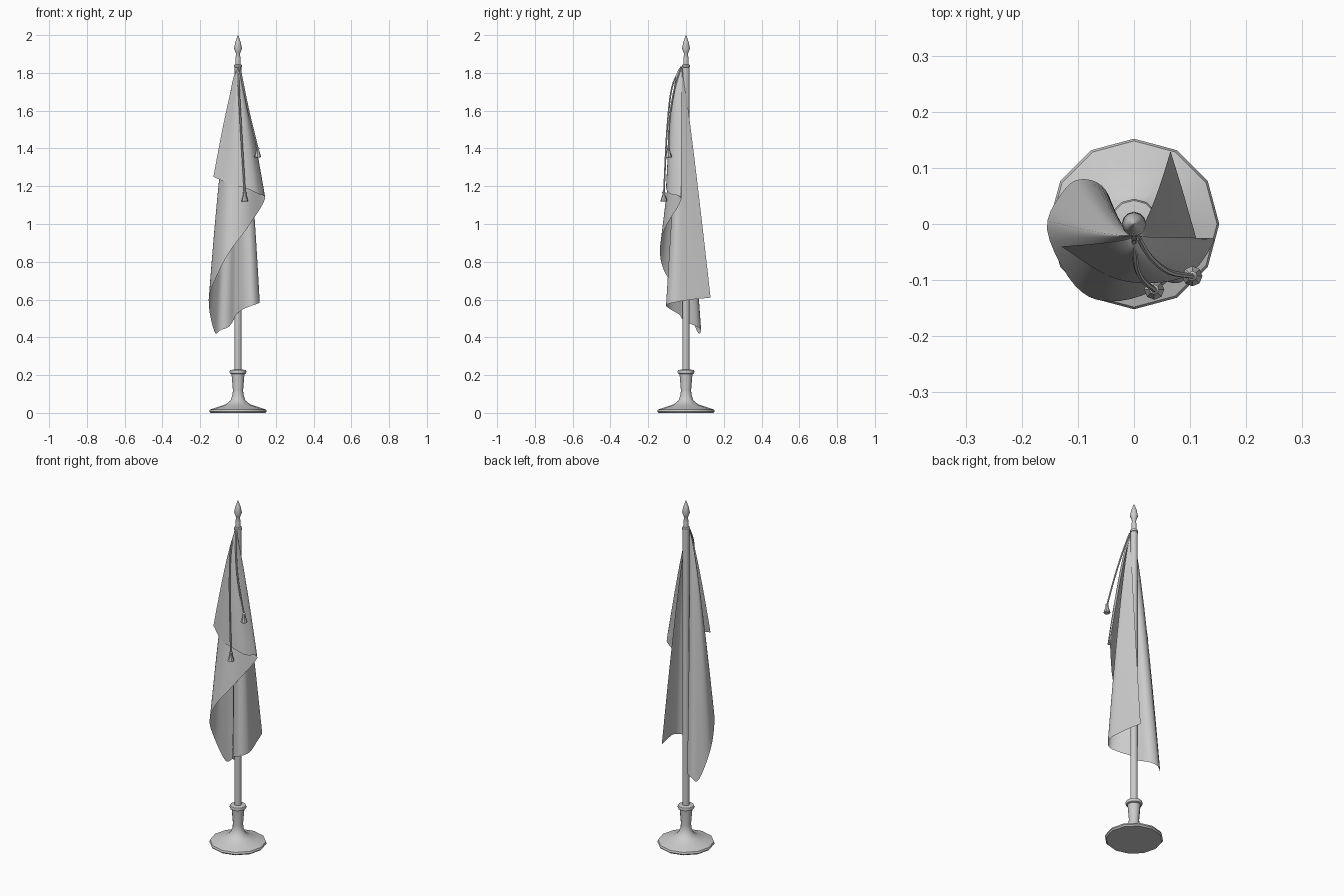
import bpy, bmesh, math
from mathutils import Vector

cube = bpy.data.objects.get("Cube")
if cube:
    bpy.data.objects.remove(cube, do_unlink=True)

grey = bpy.data.materials.new("plain grey")
grey.use_nodes = True
grey.diffuse_color = (0.6, 0.6, 0.6, 1)
grey.node_tree.nodes["Principled BSDF"].inputs["Base Color"].default_value = grey.diffuse_color


def add_object(name, bm, angle=40):
    """Turn a bmesh into a smooth-shaded object with sharp edges kept."""
    mesh = bpy.data.meshes.new(name)
    bm.to_mesh(mesh)
    bm.free()
    mesh.materials.append(grey)
    obj = bpy.data.objects.new(name, mesh)
    bpy.context.collection.objects.link(obj)
    bpy.ops.object.select_all(action="DESELECT")
    obj.select_set(True)
    bpy.context.view_layer.objects.active = obj
    bpy.ops.object.shade_smooth_by_angle(angle=math.radians(angle))
    return obj


def skin(bm, rows, closed):
    """Bridge rows of vertices with quads."""
    for a, b in zip(rows, rows[1:]):
        n = len(a)
        for i in range(n if closed else n - 1):
            j = (i + 1) % n
            bm.faces.new((a[i], a[j], b[j], b[i]))


def lathe(name, profile, sides=12, centre=(0, 0)):
    """Revolve (radius, height) pairs around a vertical axis, capped."""
    bm = bmesh.new()
    rows = []
    for r, z in profile:
        rows.append([bm.verts.new((centre[0] + r * math.cos(math.tau * i / sides),
                                   centre[1] + r * math.sin(math.tau * i / sides), z))
                     for i in range(sides)])
    skin(bm, rows, True)
    bm.faces.new(rows[0][::-1])
    bm.faces.new(rows[-1])
    return add_object(name, bm)


def spline(points, steps):
    """Smooth curve through tuples of any length."""
    pts = [Vector(p) for p in points]
    pts = [2 * pts[0] - pts[1]] + pts + [2 * pts[-1] - pts[-2]]
    out = []
    for a, b, c, d in zip(pts, pts[1:], pts[2:], pts[3:]):
        for k in range(steps):
            t = k / steps
            out.append(b + (c - a) * (t / 2) + (2 * a - 5 * b + 4 * c - d) * (t * t / 2)
                       + (3 * b - a - 3 * c + d) * (t ** 3 / 2))
    return out + [pts[-2]]


# Stand, pole and spear finial
lathe("stand", [(0.145, 0), (0.152, 0.008), (0.148, 0.018), (0.11, 0.03), (0.065, 0.045),
                (0.04, 0.065), (0.029, 0.095), (0.027, 0.12), (0.034, 0.205)])
lathe("stand_collar", [(0.03, 0.203), (0.042, 0.208), (0.045, 0.217), (0.042, 0.226), (0.02, 0.23)])
lathe("pole", [(0.019, 0.2), (0.019, 1.84)])
lathe("pole_collar", [(0.015, 1.828), (0.022, 1.831), (0.022, 1.842), (0.015, 1.845)])
lathe("finial", [(0.014, 1.84), (0.014, 1.875), (0.01, 1.9), (0.013, 1.908),
                 (0.021, 1.93), (0.014, 1.963), (0.001, 2)])

# Hem of the draped cloth in three folds, each with its own flare in x and y
inner_fold = [(0.065, 0.13, 0.61), (0.095, 0.03, 0.6), (0.115, -0.06, 0.585), (0.08, -0.105, 0.57),
              (0.03, -0.085, 0.55), (-0.01, -0.035, 0.52)]
wrap_fold = [(-0.024, -0.012, 0.49), (-0.05, 0.06, 0.455), (-0.09, 0.08, 0.44), (-0.125, 0.06, 0.43),
             (-0.155, -0.01, 0.6), (-0.105, -0.11, 0.74), (-0.04, -0.138, 0.86), (0.05, -0.11, 0.98)]
front_fold = [(0.142, -0.025, 1.13), (0.105, -0.085, 1.16), (0.04, -0.105, 1.19),
              (-0.04, -0.095, 1.21), (-0.13, -0.04, 1.25)]
hem = ([p + (0.6, 0.9) for p in inner_fold] + [p + (0.6, 1) for p in wrap_fold]
       + [p + (0.8, 0.38) for p in front_fold])

# Cloth lofted from the hem up to the gathered point on the pole
top = Vector((0, -0.021, 1.83))
bm = bmesh.new()
levels = 24
columns = spline(hem, 5)
rows = []
for k in range(levels + 1):
    t = 0.004 + 0.996 * (k / levels) ** 1.4
    rows.append([bm.verts.new((top.x + (x - top.x) * t ** ex,
                               top.y + (y - top.y) * t ** ey,
                               top.z + (z - top.z) * t)) for x, y, z, ex, ey in columns])
skin(bm, rows, False)
add_object("flag_cloth", bm, 80)


# Cords ending in tassels
def cord(name, path, radius=0.005, sides=6):
    bm = bmesh.new()
    rows = []
    for p in spline(path, 6):
        rows.append([bm.verts.new((p.x + radius * math.cos(math.tau * i / sides),
                                   p.y + radius * math.sin(math.tau * i / sides), p.z))
                     for i in range(sides)])
    skin(bm, rows, True)
    add_object(name + "_cord", bm)
    end = Vector(path[-1])
    shape = [(0.004, 0.008), (0.009, 0.003), (0.008, -0.008), (0.018, -0.044), (0.015, -0.047)]
    lathe(name + "_tassel", [(r, end.z + h) for r, h in shape], 8, (end.x, end.y))


cord("long", [(0, -0.025, 1.835), (0.004, -0.075, 1.72), (0.016, -0.1, 1.5), (0.036, -0.117, 1.165)])
cord("short", [(0.008, -0.025, 1.835), (0.03, -0.06, 1.72), (0.062, -0.085, 1.57), (0.104, -0.093, 1.4)])
